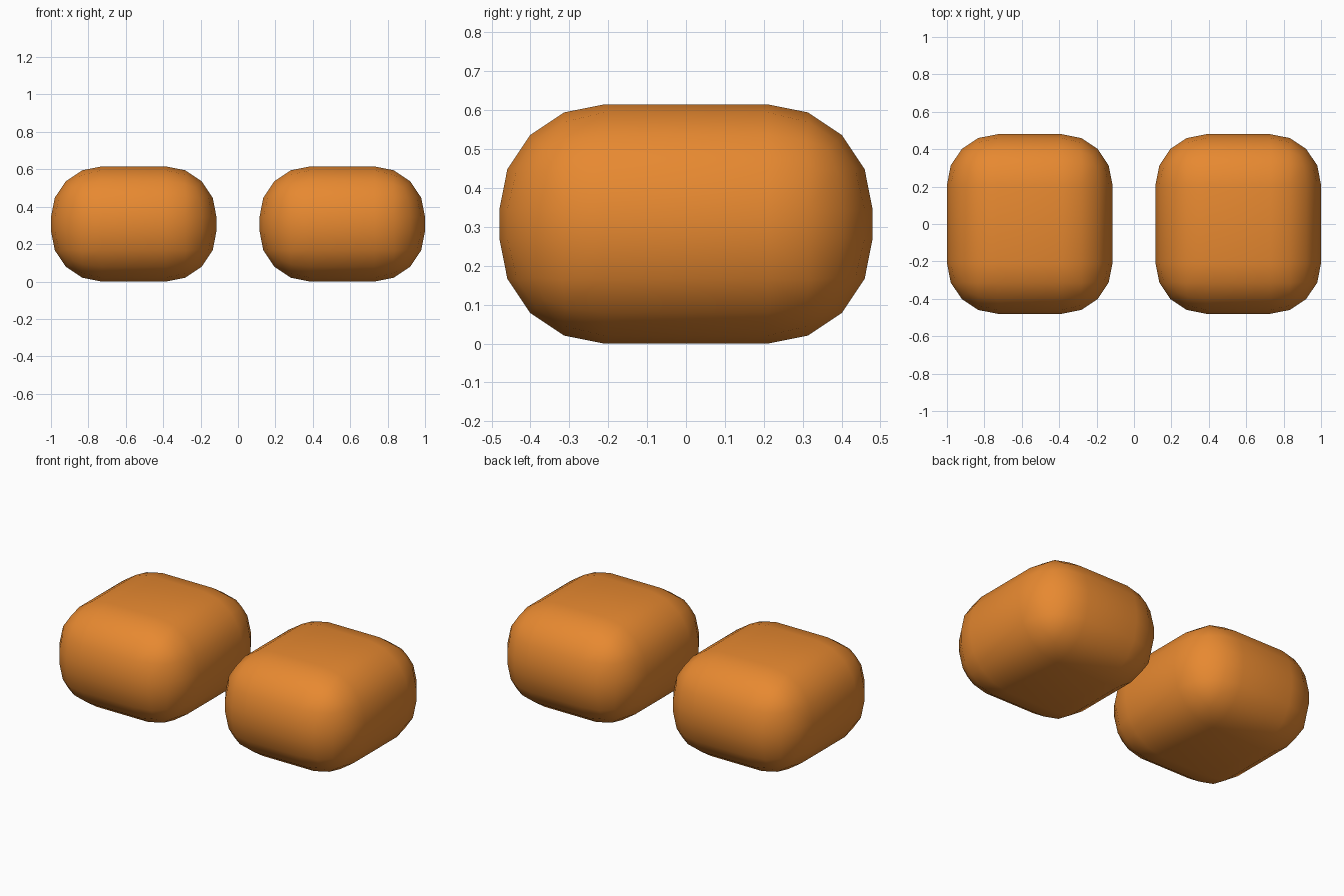
import bpy

if "Cube" in bpy.data.objects:
    bpy.data.objects.remove(bpy.data.objects["Cube"])

SIZE = (0.885, 0.96, 0.615)   # width, depth, height of one block
RADIUS = 0.27                 # edge rounding

orange = bpy.data.materials.new("orange")
orange.diffuse_color = (0.80, 0.25, 0.03, 1)
orange.use_nodes = True
orange.node_tree.nodes["Principled BSDF"].inputs["Base Color"].default_value = orange.diffuse_color


def rounded_block(name, x):
    bpy.ops.mesh.primitive_cube_add(size=1, location=(x, 0, SIZE[2] / 2))
    block = bpy.context.object
    block.name = name
    block.scale = SIZE
    bpy.ops.object.transform_apply(location=False, rotation=False, scale=True)
    # Coarse four-step rounding on every edge
    bevel = block.modifiers.new("rounding", 'BEVEL')
    bevel.width = RADIUS
    bevel.segments = 4
    bevel.limit_method = 'NONE'
    bpy.ops.object.modifier_apply(modifier=bevel.name)
    bpy.ops.object.shade_smooth()
    block.data.materials.append(orange)


# Matching pair of blocks, left and right
for name, side in (("left_block", -1), ("right_block", 1)):
    rounded_block(name, side * (1 - SIZE[0] / 2))
